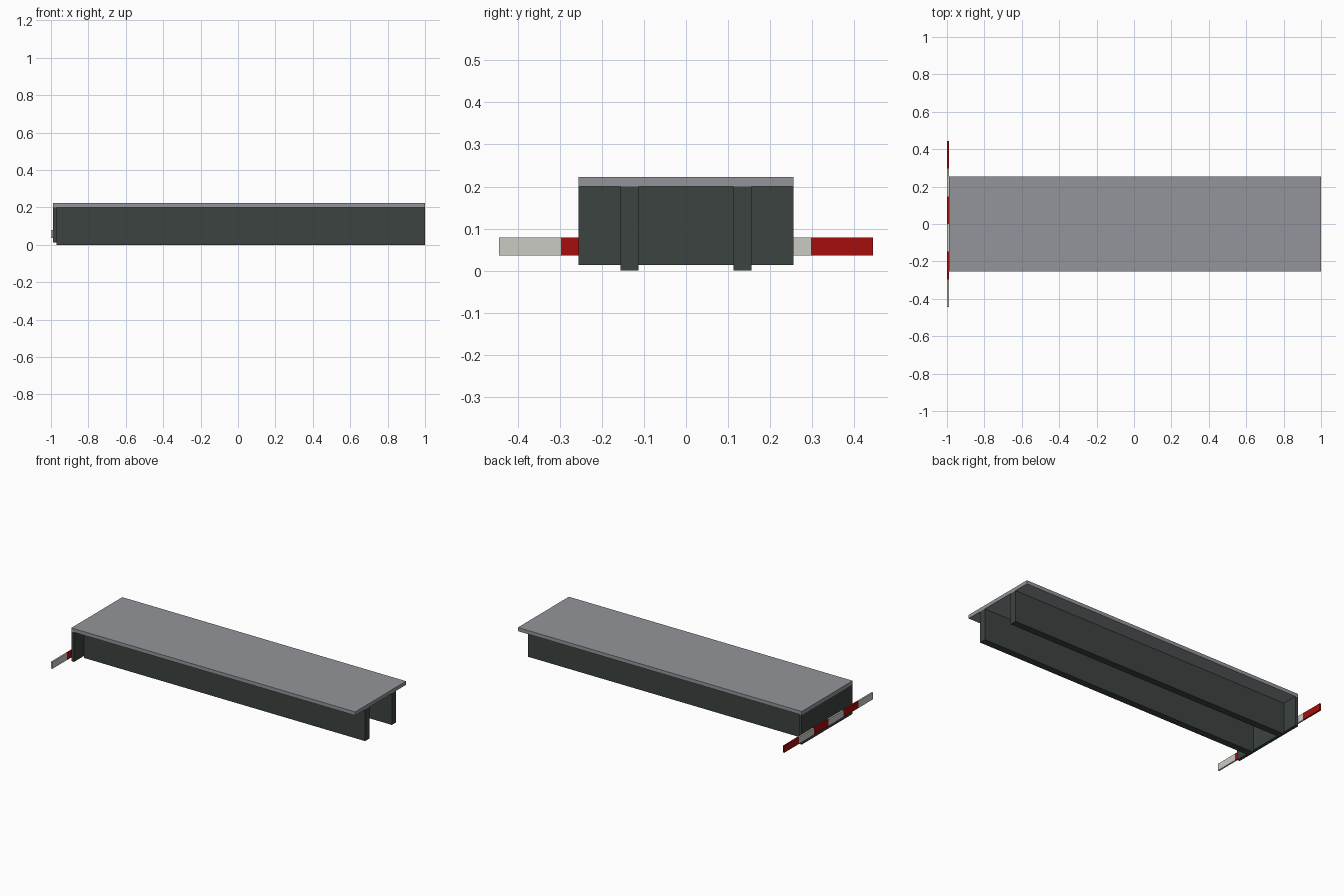
import bpy

if "Cube" in bpy.data.objects:
    bpy.data.objects.remove(bpy.data.objects["Cube"])


def material(name, rgb):
    m = bpy.data.materials.new(name)
    m.diffuse_color = (*rgb, 1.0)
    m.use_nodes = True
    m.node_tree.nodes["Principled BSDF"].inputs["Base Color"].default_value = m.diffuse_color
    return m


GREY = material("deck grey", (0.29, 0.30, 0.325))
DARK = material("dark steel", (0.045, 0.056, 0.053))
RED = material("warning red", (0.38, 0.004, 0.004))
WHITE = material("warning white", (0.60, 0.60, 0.56))


def box(name, lo, hi, mat):
    """Axis-aligned box between two corners."""
    bpy.ops.mesh.primitive_cube_add(
        size=1, location=[(a + b) / 2 for a, b in zip(lo, hi)])
    ob = bpy.context.object
    ob.name = name
    ob.scale = [b - a for a, b in zip(lo, hi)]
    bpy.ops.object.transform_apply(location=False, rotation=False, scale=True)
    ob.data.materials.append(mat)
    return ob


# Flat deck
box("deck_plate", (-0.99, -0.255, 0.20), (1.0, 0.255, 0.223), GREY)

# Two long beams under the deck
for side, y in (("front", -0.134), ("back", 0.134)):
    box(side + "_beam", (-0.97, y - 0.0215, 0.0), (1.0, y + 0.0215, 0.20), DARK)

# Board closing the left end
box("end_board", (-0.99, -0.255, 0.013), (-0.97, 0.255, 0.20), DARK)

# Warning bar of six alternating segments
SEG = 0.89 / 6
for i in range(6):
    y = -0.445 + i * SEG
    box(f"warning_bar_segment_{i + 1}", (-1.0, y, 0.036), (-0.99, y + SEG, 0.079),
        RED if i % 2 else WHITE)
